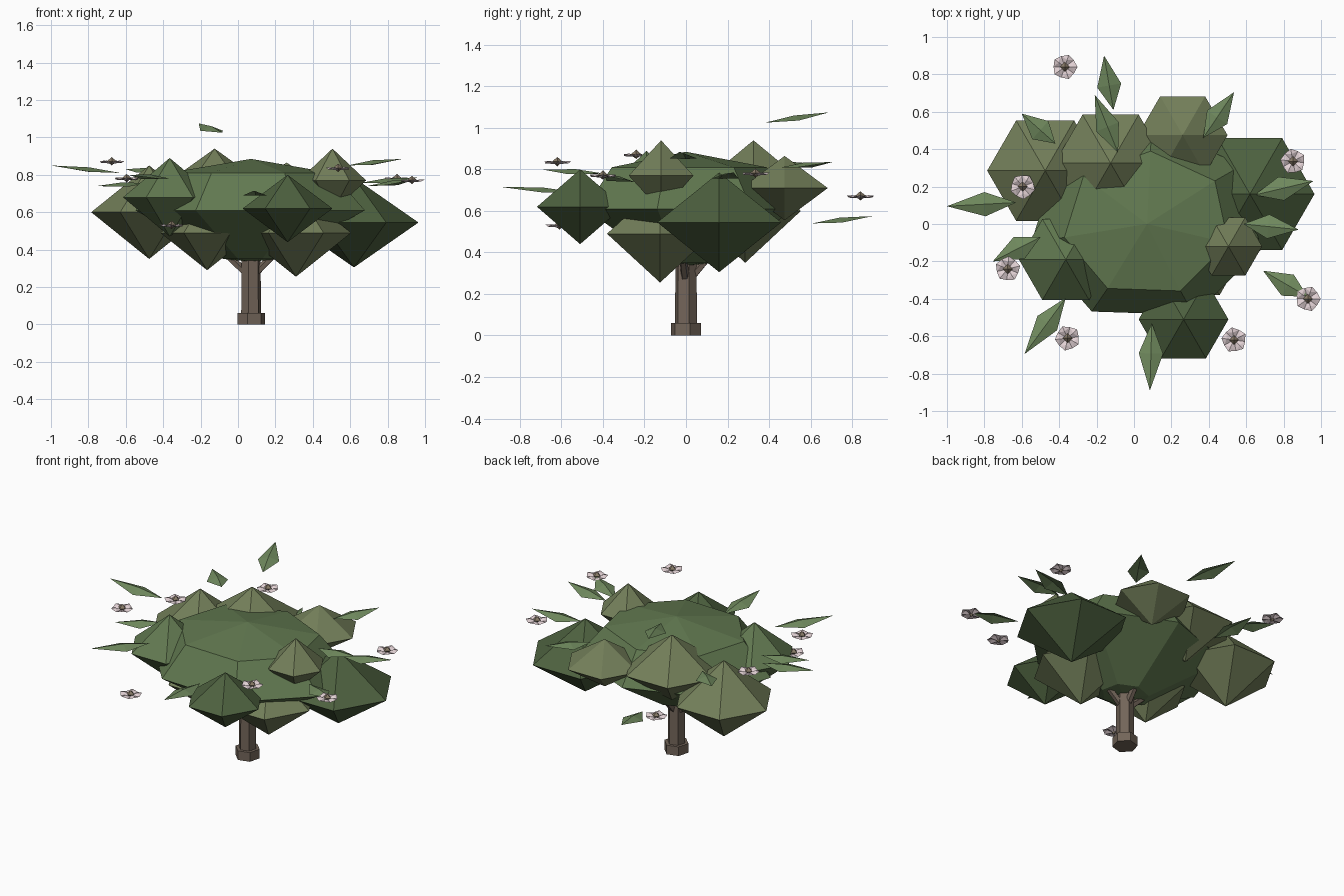
import bpy
from math import sin, cos, tau, radians
from mathutils import Vector

if "Cube" in bpy.data.objects:
    bpy.data.objects.remove(bpy.data.objects["Cube"])


def material(name, rgb):
    m = bpy.data.materials.new(name)
    m.diffuse_color = (*rgb, 1)
    m.use_nodes = True
    m.node_tree.nodes["Principled BSDF"].inputs["Base Color"].default_value = m.diffuse_color
    return m


BARK = material("bark", (0.17, 0.13, 0.10))
GREEN = material("foliage_green", (0.12, 0.19, 0.08))
DARK = material("foliage_dark", (0.075, 0.12, 0.05))
OLIVE = material("foliage_olive", (0.17, 0.21, 0.10))
LEAF = material("leaf_green", (0.16, 0.25, 0.11))
PETAL = material("petal_pink", (0.76, 0.64, 0.66))
HEART = material("flower_heart", (0.25, 0.20, 0.14))


def mesh_object(name, verts, faces, *mats):
    me = bpy.data.meshes.new(name)
    me.from_pydata([tuple(v) for v in verts], [], faces)
    for m in mats:
        me.materials.append(m)
    ob = bpy.data.objects.new(name, me)
    bpy.context.collection.objects.link(ob)
    return ob


def lathe(name, centre, rings, sides, start, mat):
    """Faceted solid from rings of (rx, ry, z); a zero radius gives a point."""
    verts, loops, faces = [], [], []
    for rx, ry, z in rings:
        n = sides if rx else 1
        loops.append([len(verts) + i % n for i in range(sides)])
        for i in range(n):
            a = radians(start) + tau * i / sides
            verts.append((centre[0] + rx * cos(a), centre[1] + ry * sin(a), z))
    for lo, hi in zip(loops, loops[1:]):
        for i in range(sides):
            j = (i + 1) % sides
            faces.append(list(dict.fromkeys((lo[i], lo[j], hi[j], hi[i]))))
    if rings[0][0]:
        faces.append(loops[0][::-1])
    if rings[-1][0]:
        faces.append(loops[-1])
    return mesh_object(name, verts, faces, mat)


# trunk and root flare
T = (0.07, 0)
lathe("trunk", T, [(.055, .055, 0), (.052, .052, .45)], 6, 15, BARK)
lathe("root_flare", T, [(.076, .076, 0), (.076, .076, .06)], 6, 15, BARK)

# branches rising into the crown
for i, tip in enumerate([(-.11, .03, .42), (.24, -.02, .42), (.08, .16, .44)]):
    a, b = Vector((T[0], 0, .25)), Vector(tip)
    d = b - a
    bpy.ops.mesh.primitive_cone_add(vertices=5, radius1=.022, radius2=.018,
                                    depth=d.length, location=(a + b) / 2,
                                    rotation=d.to_track_quat('Z', 'Y').to_euler())
    bpy.context.object.name = f"branch_{i + 1}"
    bpy.context.object.data.materials.append(BARK)

# main crown
lathe("crown", T, [(0, 0, .335), (.15, .13, .35), (.63, .53, .61),
                   (.45, .39, .81), (0, 0, .885)], 7, -118, GREEN)

# six-sided foliage clumps: x, y, z, radius, half height
clumps = [(-.475, .285, .60, .31, .25, OLIVE), (-.365, -.19, .68, .25, .21, GREEN),
          (-.125, .325, .725, .3, .215, OLIVE), (.26, .475, .71, .24, .155, OLIVE),
          (.62, .16, .545, .345, .24, DARK), (.505, -.12, .77, .18, .17, OLIVE),
          (.265, -.51, .62, .24, .18, DARK), (.31, -.125, .49, .295, .235, OLIVE),
          (-.165, -.09, .49, .25, .2, OLIVE)]
for i, (x, y, z, r, h, m) in enumerate(clumps):
    lathe(f"foliage_clump_{i + 1}", (x, y),
          [(0, 0, z - h), (r, r, z), (0, 0, z + h)], 6, 0, m)

# folded loose leaves: base and tip
leaves = [((-.63, .115, .81), (-1, .095, .85)), ((-.11, .61, .54), (-.16, .9, .575)),
          ((-.085, .38, 1.025), (-.21, .69, 1.075)), ((.37, .46, .81), (.535, .705, .835)),
          ((-.42, .43, .82), (-.6, .59, .83)), ((-.5, -.07, .755), (-.755, -.2, .74)),
          ((-.365, -.395, .78), (-.585, -.695, .80)), ((.095, -.53, .69), (.085, -.89, .715)),
          ((.93, -.39, .77), (.69, -.25, .74)), ((.585, 0, .85), (.88, -.03, .885)),
          ((.645, .155, .755), (.96, .23, .785))]
for i, (b, t) in enumerate(leaves):
    b, t = Vector(b), Vector(t)
    side = (t - b).cross(Vector((0, 0, 1))).normalized() * .065
    mid = b.lerp(t, .45)
    drop = Vector((0, 0, .012))
    mesh_object(f"leaf_{i + 1}", [b, mid + side - drop, t, mid - side - drop, mid + drop],
                [(0, 1, 4), (1, 2, 4), (2, 3, 4), (3, 0, 4)], LEAF)

# flowers: five cupped petals around a small pointed heart
flowers = [(-.37, .84, .66), (.85, .335, .77), (-.595, .2, .77), (-.675, -.24, .86),
           (-.355, -.61, .52), (.93, -.4, .76), (.535, -.62, .825)]
for i, (x, y, z) in enumerate(flowers):
    verts, faces = [], []
    for k in range(5):
        a = tau * k / 5 + i * .5
        n = len(verts)
        for r, da, dz in [(0, 0, 0), (.06, -.64, .004), (.068, 0, .014),
                          (.06, .64, .004), (.04, 0, .016)]:
            verts.append((x + r * cos(a + da), y + r * sin(a + da), z + dz))
        faces += [(n, n + 1, n + 4), (n + 1, n + 2, n + 4),
                  (n + 2, n + 3, n + 4), (n + 3, n, n + 4)]
    mesh_object(f"flower_petals_{i + 1}", verts, faces, PETAL)
    lathe(f"flower_heart_{i + 1}", (x, y),
          [(0, 0, z - .01), (.026, .026, z + .012), (0, 0, z + .035)], 4, 0, HEART)
